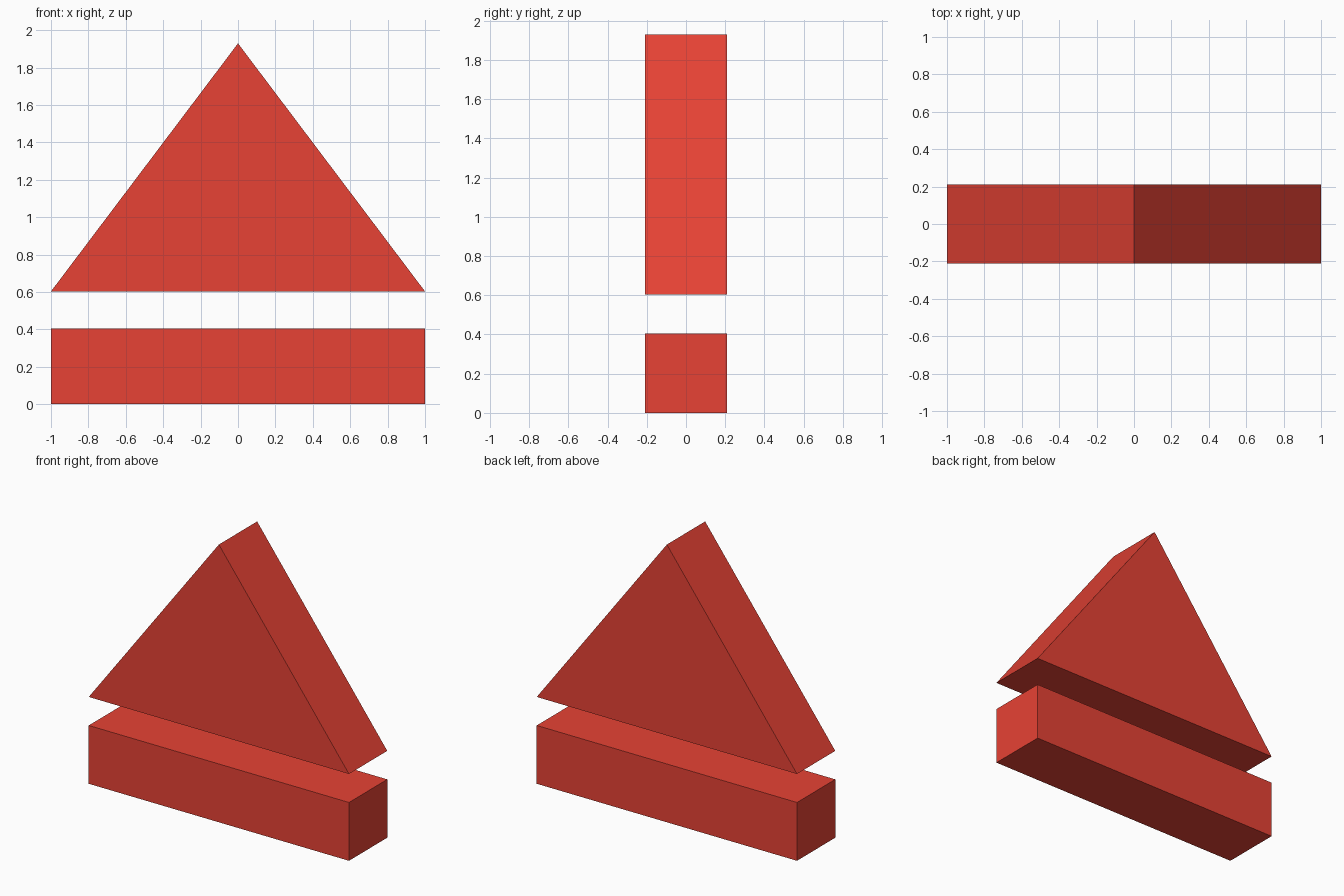
import bpy
import bmesh

if "Cube" in bpy.data.objects:
    bpy.data.objects.remove(bpy.data.objects["Cube"])

HALF_DEPTH = 0.21

red = bpy.data.materials.new("red")
red.diffuse_color = (0.823, 0.056, 0.036, 1.0)
red.use_nodes = True
red.node_tree.nodes["Principled BSDF"].inputs["Base Color"].default_value = red.diffuse_color


def prism(name, profile):
    """Extrude an XZ profile through the full depth along y."""
    bm = bmesh.new()
    face = bm.faces.new([bm.verts.new((x, -HALF_DEPTH, z)) for x, z in profile])
    ext = bmesh.ops.extrude_face_region(bm, geom=[face], use_keep_orig=True)
    verts = [g for g in ext["geom"] if isinstance(g, bmesh.types.BMVert)]
    bmesh.ops.translate(bm, verts=verts, vec=(0, 2 * HALF_DEPTH, 0))
    bmesh.ops.recalc_face_normals(bm, faces=bm.faces)
    mesh = bpy.data.meshes.new(name)
    bm.to_mesh(mesh)
    bm.free()
    mesh.materials.append(red)
    obj = bpy.data.objects.new(name, mesh)
    bpy.context.collection.objects.link(obj)
    return obj


# Lower bar
prism("bar", [(-1, 0), (1, 0), (1, 0.405), (-1, 0.405)])

# Floating triangle above the bar
prism("triangle", [(-1, 0.603), (1, 0.603), (0, 1.929)])
